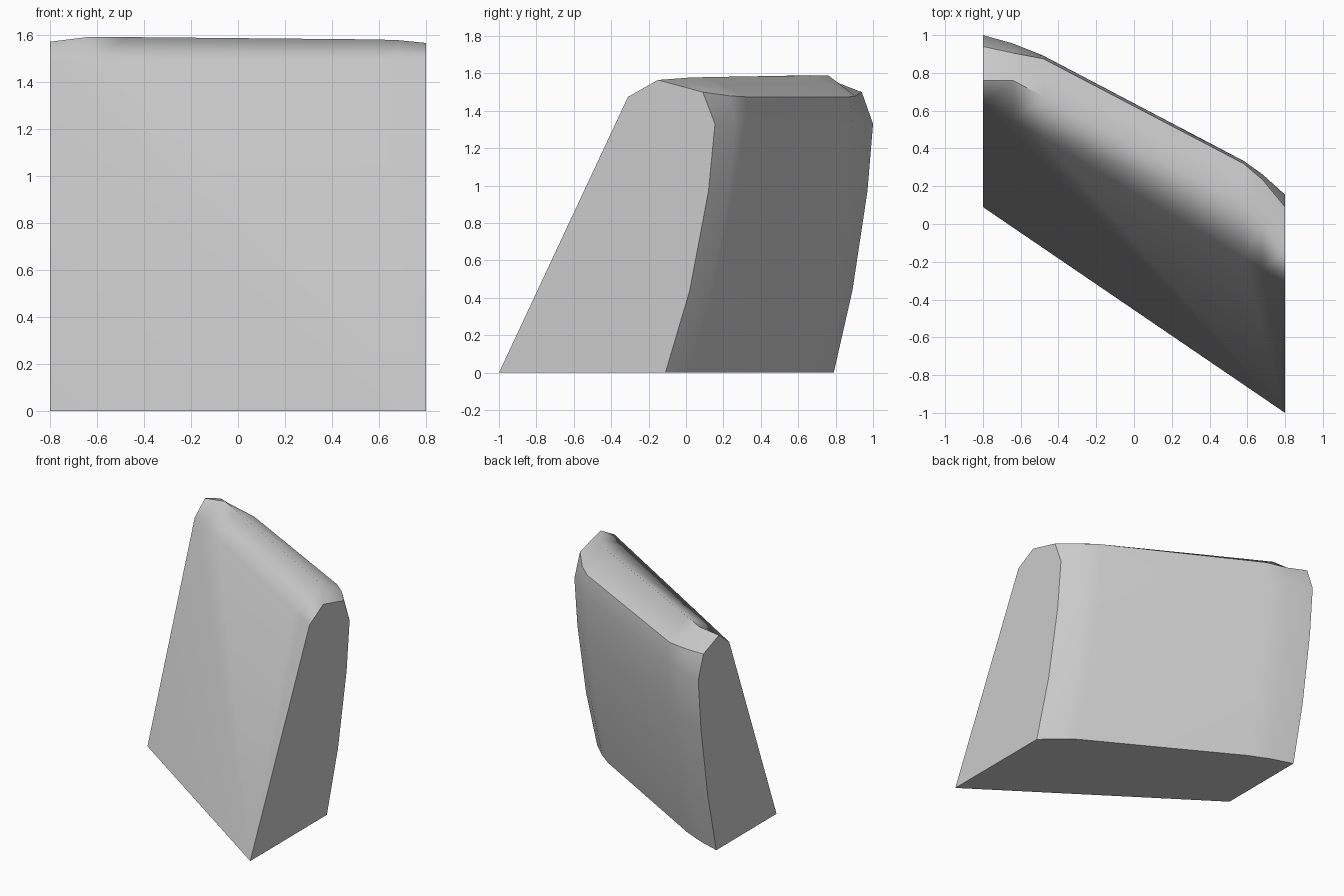
import bpy
import bmesh

cube = bpy.data.objects.get("Cube")
if cube:
    bpy.data.objects.remove(cube, do_unlink=True)

# Cross-section stations along x, and how far the back bulges at each
XS = [-0.8, -0.64, -0.48, 0.58, 0.68, 0.8]
BULGE = [0, 0.04, 0.06, 0.063, 0.045, 0]


def straight_rail(left_y, right_y, z, bulge=0):
    """Points running across the block, optionally bowed towards the back."""
    return [(x, left_y + (right_y - left_y) * (x + 0.8) / 1.6 + bulge * b, z)
            for x, b in zip(XS, BULGE)]


def free_rail(points):
    return [(x, y, z) for x, (y, z) in zip(XS, points)]


# Lengthwise rails, from the front shoulder over the top and down the back
rails = [
    straight_rail(0.64, -0.31, 1.475),
    free_rail([(0.76, 1.57), (0.76, 1.59), (0.675, 1.59),
               (0.10, 1.58), (0.01, 1.577), (-0.15, 1.565)]),
    free_rail([(0.94, 1.50), (0.905, 1.48), (0.875, 1.475),
               (0.32, 1.475), (0.235, 1.48), (0.09, 1.50)]),
    straight_rail(1.0, 0.155, 1.33, 1),
    straight_rail(0.97, 0.12, 0.97, 1),
    straight_rail(0.89, 0.02, 0.44, 1),
    straight_rail(0.79, -0.11, 0, 1),
]

bm = bmesh.new()
rows = [[bm.verts.new(p) for p in rail] for rail in rails]
toe_left = bm.verts.new((-0.8, 0.09, 0))
toe_right = bm.verts.new((0.8, -1, 0))

# Top and back skin
for a, b in zip(rows, rows[1:]):
    for i in range(len(XS) - 1):
        bm.faces.new((a[i], a[i + 1], b[i + 1], b[i]))

# Sloping front, folded along its diagonal
bm.faces.new((toe_left, toe_right, rows[0][0]))
bm.faces.new([toe_right] + rows[0][::-1])

# Flat sides and base
caps = [bm.faces.new([toe_left] + [r[0] for r in rows]),
        bm.faces.new([toe_right] + [r[-1] for r in rows]),
        bm.faces.new([toe_left, toe_right] + rows[-1][::-1])]
bmesh.ops.recalc_face_normals(bm, faces=bm.faces)

# Smooth skin with crisp outlines, a crisp back lip and a part-crisp crest
for f in bm.faces:
    f.smooth = True
for f in caps:
    for e in f.edges:
        e.smooth = False
for row, count in ((rows[2], 5), (rows[1], 2)):
    for i in range(count):
        bm.edges.get((row[i], row[i + 1])).smooth = False

mesh = bpy.data.meshes.new("slanted_block")
bm.to_mesh(mesh)
bm.free()
block = bpy.data.objects.new("slanted_block", mesh)
bpy.context.collection.objects.link(block)

# Keep the large faces looking flat
weighted = block.modifiers.new("weighted_normals", 'WEIGHTED_NORMAL')
weighted.keep_sharp = True

# Plain grey
grey = bpy.data.materials.new("plain_grey")
grey.use_nodes = True
colour = (0.6, 0.6, 0.6, 1)
grey.diffuse_color = colour
grey.node_tree.nodes["Principled BSDF"].inputs["Base Color"].default_value = colour
mesh.materials.append(grey)
